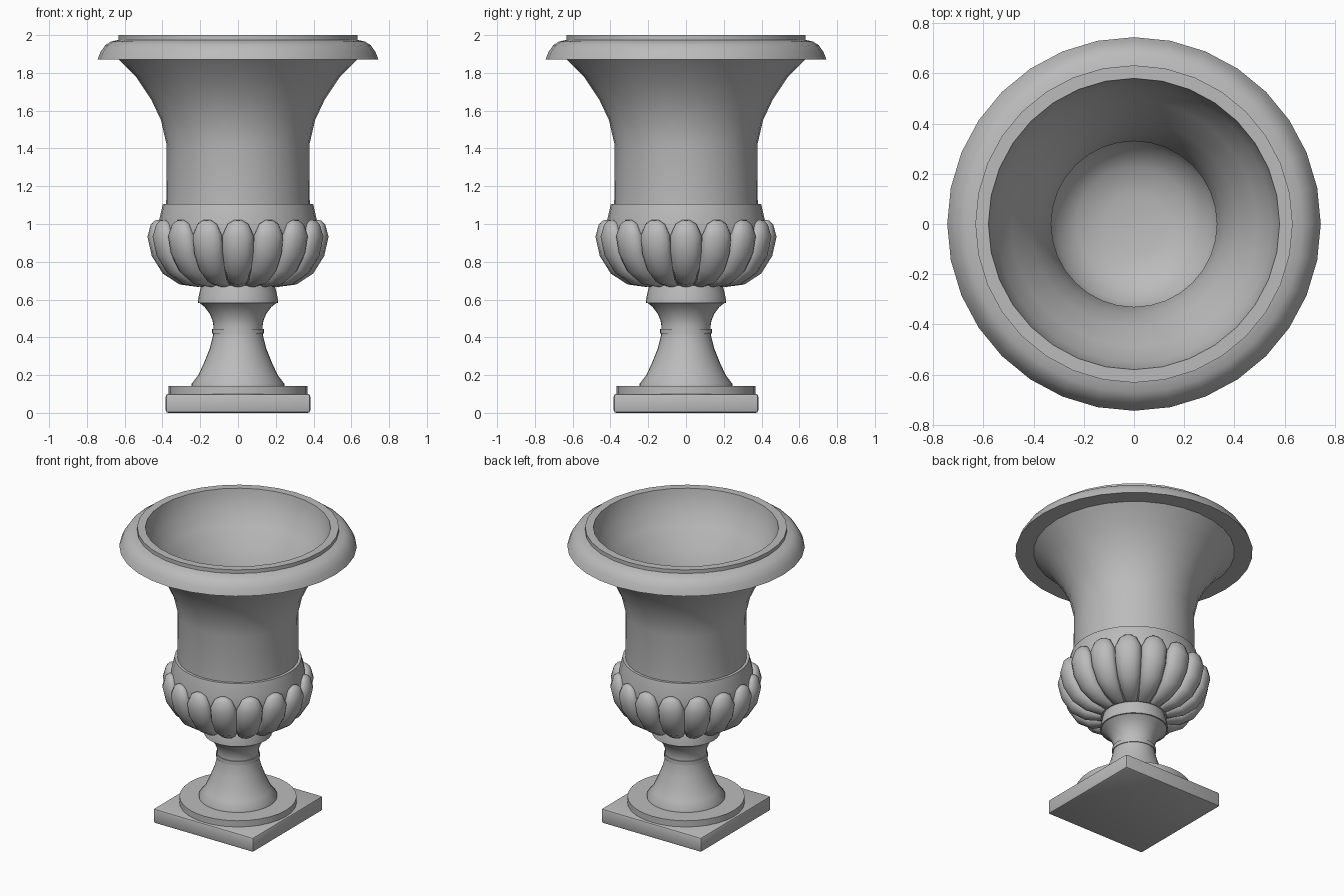
import bpy
import bmesh
import math
from mathutils import Vector, Matrix

cube = bpy.data.objects.get("Cube")
if cube:
    bpy.data.objects.remove(cube)

# One plain stone colour
stone = bpy.data.materials.new("grey_stone")
stone.use_nodes = True
grey = (0.5, 0.5, 0.5, 1)
stone.diffuse_color = grey
stone.node_tree.nodes["Principled BSDF"].inputs["Base Color"].default_value = grey

SIDES = 32
FLUTES = 16


def finish(name, bm, angle=38):
    bmesh.ops.recalc_face_normals(bm, faces=bm.faces[:])
    mesh = bpy.data.meshes.new(name)
    bm.to_mesh(mesh)
    bm.free()
    mesh.materials.append(stone)
    mesh.shade_smooth()
    mesh.set_sharp_from_angle(angle=math.radians(angle))
    obj = bpy.data.objects.new(name, mesh)
    bpy.context.collection.objects.link(obj)
    return obj


def lathe(name, profile):
    """Turn a profile of (radius, height) points around the z axis."""
    bm = bmesh.new()
    verts = [bm.verts.new((r, 0, z)) for r, z in profile]
    edges = [bm.edges.new(pair) for pair in zip(verts, verts[1:])]
    bmesh.ops.spin(bm, geom=verts + edges, cent=(0, 0, 0), axis=(0, 0, 1),
                   angle=math.tau, steps=SIDES)
    bmesh.ops.remove_doubles(bm, verts=bm.verts[:], dist=0.0005)
    return finish(name, bm)


# Square plinth with softened edges
bm = bmesh.new()
bmesh.ops.create_cube(bm, size=1, matrix=Matrix.Translation((0, 0, 0.05))
                      @ Matrix.Diagonal((0.765, 0.765, 0.1, 1)))
bmesh.ops.bevel(bm, geom=bm.edges[:], offset=0.013, segments=2,
                profile=0.5, affect='EDGES')
finish("plinth", bm)

# Round foot disc
lathe("foot_disc", [(0, 0.09), (0.367, 0.09), (0.367, 0.143), (0, 0.143)])

# Flared stem and the collar under the bowl
lathe("stem", [(0, 0.13), (0.245, 0.13), (0.245, 0.155), (0.21, 0.2),
               (0.178, 0.27), (0.15, 0.34), (0.132, 0.41), (0.13, 0.46),
               (0.135, 0.49), (0.15, 0.525), (0.176, 0.56), (0.205, 0.583),
               (0, 0.583)])
lathe("stem_ring", [(0, 0.419), (0.137, 0.419), (0.137, 0.445), (0, 0.445)])
lathe("collar", [(0, 0.583), (0.213, 0.583), (0.21, 0.61), (0.203, 0.64),
                 (0.193, 0.68), (0, 0.68)])

# Vessel: bowl, straight neck, flared lip, rolled rim and hollow inside
lathe("vessel", [(0, 0.675), (0.2, 0.675), (0.29, 0.705), (0.36, 0.76),
                 (0.405, 0.85), (0.423, 0.94), (0.42, 1.01), (0.398, 1.105),
                 (0.38, 1.105), (0.378, 1.42), (0.408, 1.55), (0.46, 1.66),
                 (0.54, 1.78), (0.63, 1.87), (0.744, 1.87), (0.728, 1.91),
                 (0.703, 1.947), (0.672, 1.966), (0.632, 1.975), (0.632, 2.0),
                 (0.58, 2.0), (0.575, 1.97), (0.55, 1.87), (0.49, 1.78),
                 (0.41, 1.66), (0.36, 1.55), (0.33, 1.42), (0.33, 1.1),
                 (0.355, 1.0), (0.35, 0.92), (0.31, 0.82), (0.23, 0.75),
                 (0.12, 0.725), (0, 0.72)])

# Swollen flutes around the bowl: radius, height, half width, half depth
path = [(0.43, 1.02, 0.022, 0.012), (0.427, 1.0, 0.055, 0.035),
        (0.425, 0.94, 0.083, 0.055), (0.405, 0.85, 0.082, 0.055),
        (0.36, 0.77, 0.072, 0.05), (0.29, 0.715, 0.058, 0.04),
        (0.2, 0.685, 0.04, 0.02)]
RING = 12
bm = bmesh.new()
for f in range(FLUTES):
    turn = Matrix.Rotation(math.tau * f / FLUTES, 3, 'Z')
    rings = []
    for i, (r, z, width, depth) in enumerate(path):
        before, after = path[max(i - 1, 0)], path[min(i + 1, len(path) - 1)]
        out = Vector((before[1] - after[1], 0, after[0] - before[0])).normalized()
        ring = []
        for k in range(RING):
            a = math.tau * k / RING
            point = (Vector((r, 0, z)) + out * depth * math.cos(a)
                     + Vector((0, width * math.sin(a), 0)))
            ring.append(bm.verts.new(turn @ point))
        rings.append(ring)
    for low, high in zip(rings, rings[1:]):
        for k in range(RING):
            n = (k + 1) % RING
            bm.faces.new((low[k], low[n], high[n], high[k]))
    bm.faces.new(rings[0])
    bm.faces.new(rings[-1])
finish("bowl_flutes", bm, 50)
